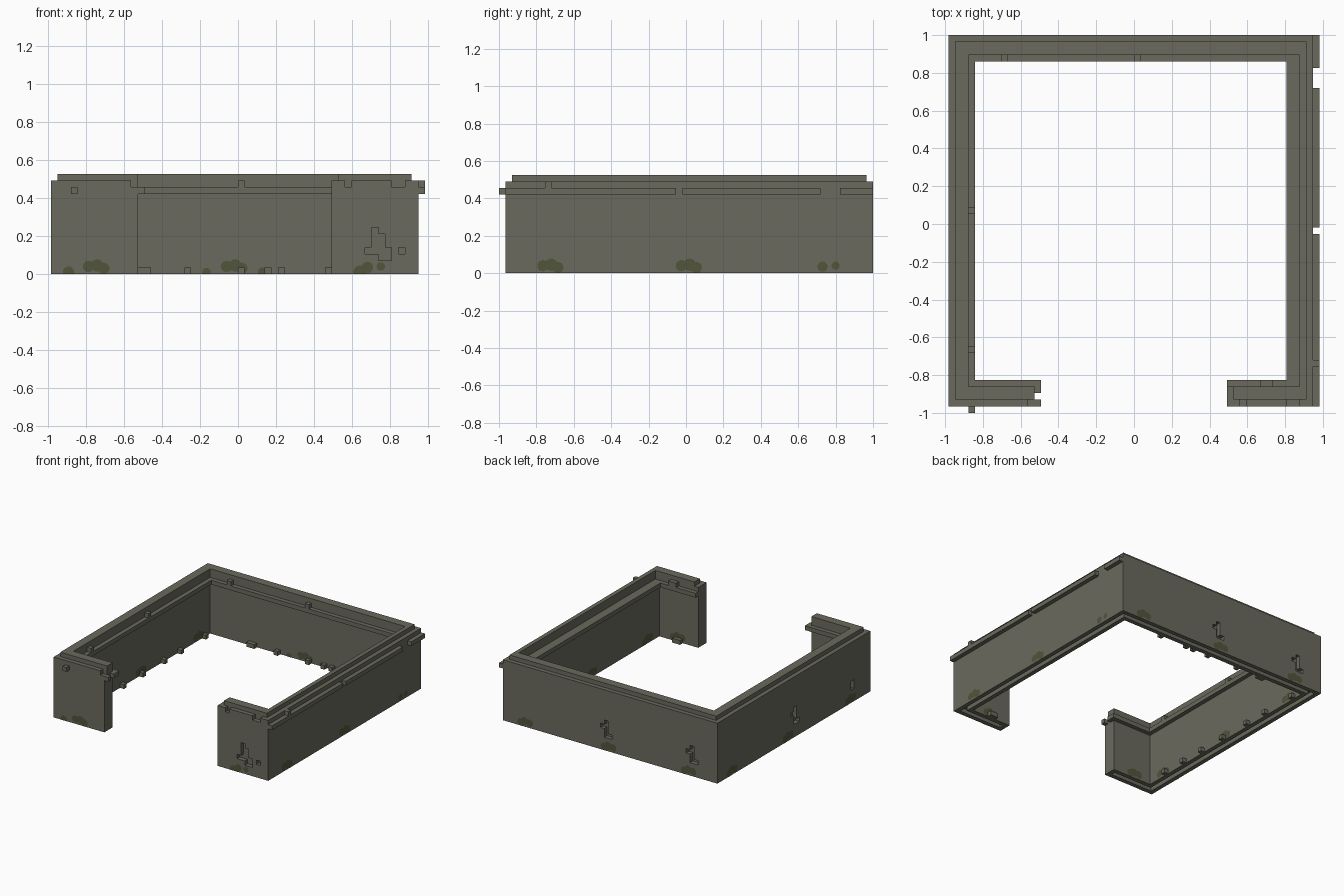
import bpy, bmesh, math
from mathutils import Vector

if "Cube" in bpy.data.objects:
    bpy.data.objects.remove(bpy.data.objects["Cube"])

U = 2 / 57  # edge of one stone block


def material(name, color):
    m = bpy.data.materials.new(name)
    m.use_nodes = True
    m.diffuse_color = (*color, 1)
    m.node_tree.nodes["Principled BSDF"].inputs["Base Color"].default_value = (*color, 1)
    return m


STONE = material("grey stone", (0.145, 0.143, 0.112))
MOSS = material("dark moss", (0.082, 0.092, 0.043))


def finish(bm, name, mat):
    mesh = bpy.data.meshes.new(name)
    bm.to_mesh(mesh)
    bm.free()
    mesh.materials.append(mat)
    ob = bpy.data.objects.new(name, mesh)
    bpy.context.collection.objects.link(ob)
    return ob


def place(i, j, k):
    return Vector((U * (i - 28), U * (j - 28.5), U * k))


def box(x0, x1, y0, y1, z0, z1):
    return {(i, j, k) for i in range(x0, x1) for j in range(y0, y1) for k in range(z0, z1)}


def ring(x0, x1, y0, y1, inner, z0, z1):
    return box(x0, x1, y0, y1, z0, z1) - box(*inner, z0, z1)


def blocks(name, cells):
    """Skin a set of block cells and merge the flat areas."""
    bm = bmesh.new()
    verts = {}
    for c in cells:
        for axis in range(3):
            for side in (0, 1):
                near = list(c)
                near[axis] += 2 * side - 1
                if tuple(near) in cells:
                    continue
                a, b = (axis + 1) % 3, (axis + 2) % 3
                loop = []
                for da, db in ((0, 0), (1, 0), (1, 1), (0, 1)):
                    p = list(c)
                    p[axis] += side
                    p[a] += da
                    p[b] += db
                    p = tuple(p)
                    if p not in verts:
                        verts[p] = bm.verts.new(place(*p))
                    loop.append(verts[p])
                bm.faces.new(loop if side else loop[::-1])
    bmesh.ops.dissolve_limit(bm, angle_limit=0.01, verts=bm.verts[:], edges=bm.edges[:])
    return finish(bm, name, STONE)


# Wall body with the front opening, worn notches and a groove underneath
wall = ring(0, 55, 1, 57, (3, 52, 4, 54), 0, 14)
wall -= box(13, 42, 1, 4, 0, 14)
wall -= ring(1, 54, 2, 56, (2, 53, 3, 55), 0, 1) - box(12, 43, 2, 3, 0, 1)
wall -= box(52, 53, 4, 54, 13, 14)
for i in (12, 44, 51, 52):
    wall -= box(i, i + 1, 1, 2, 13, 14)

# Cracks: columns of (step along wall, bottom, top)
for s, b, t in ((47, 3, 4), (48, 3, 7), (49, 2, 6), (50, 2, 4), (52, 3, 4)):
    wall -= box(s, s + 1, 1, 2, b, t)
CRACK = ((-1, 3, 4), (0, 3, 7), (1, 5, 6))
for start in (28, 6):
    for s, b, t in CRACK:
        wall -= box(start + s, start + s + 1, 56, 57, b, t)
for s, b, t in CRACK:
    wall -= box(0, 1, 28 + s, 29 + s, b, t)
wall -= box(0, 1, 7, 8, 3, 5)
blocks("wall", wall)

# Top ridge, set back from the outer face
ridge = ring(1, 54, 2, 56, (3, 53, 4, 54), 14, 15) - box(13, 43, 2, 4, 14, 15)
blocks("top_ridge", ridge)

# Inner ledge with loose blocks on it
ledge = ring(3, 52, 4, 54, (4, 51, 5, 53), 12, 13) - box(14, 42, 4, 5, 12, 13)
ledge |= box(13, 14, 1, 2, 12, 13) | box(13, 14, 3, 4, 12, 13)
for i, j in ((3, 30), (3, 9), (8, 53), (28, 53), (47, 4), (48, 4)):
    ledge |= box(i, i + 1, j, j + 1, 13, 14)
blocks("inner_ledge", ledge)

# Broken outer ledge on one side and single jutting blocks
outer = box(55, 56, 7, 8, 13, 14) | box(3, 4, 0, 1, 12, 13)
for y0, y1 in ((1, 27), (28, 49), (52, 57)):
    outer |= box(55, 56, y0, y1, 12, 13)
blocks("outer_ledge", outer)

# Rubble along the inner foot of the walls
rubble = set()
for i in (13, 14, 20, 28, 32, 34, 41):
    rubble |= box(i, i + 1, 53, 54, 0, 1)
for j in (9, 15, 21, 28, 36, 42, 51):
    rubble |= box(3, 4, j, j + 1, 0, 1)
rubble |= box(46, 48, 4, 5, 0, 1)
blocks("rubble", rubble)


# Moss: thin rounded patches at the foot of the walls
def moss(name, axis, plane, sign, lumps):
    bm = bmesh.new()
    for s, z, r in lumps:
        pts = []
        for n in range(20):
            a = math.tau * n / 20
            p = [0, 0, max(0.001, z + r * math.sin(a))]
            p[axis] = plane + sign * 0.003
            p[1 - axis] = s + r * math.cos(a)
            pts.append(bm.verts.new(p))
        face = bm.faces.new(pts)
        face.normal_update()
        if face.normal[axis] * sign < 0:
            face.normal_flip()
    finish(bm, name, MOSS)


def clump(s):
    return [(s - 0.045, 0.04, 0.03), (s, 0.045, 0.033), (s + 0.035, 0.03, 0.03)]


front, back, back_in = place(0, 1, 0).y, place(0, 57, 0).y, place(0, 54, 0).y
right, left, left_in, right_in = (place(i, 0, 0).x for i in (0, 55, 52, 3))
moss("front_moss", 1, front, -1, clump(-0.74) + [(-0.89, 0.01, 0.03), (0.64, 0.01, 0.035),
                                                (0.68, 0.035, 0.03), (0.75, 0.04, 0.022)])
moss("inner_back_moss", 1, back_in, -1, clump(-0.015) + [(-0.165, 0.01, 0.022), (0.13, 0.01, 0.025)])
moss("back_moss", 1, back, 1, clump(0.75) + clump(0) + clump(-0.72))
moss("left_moss", 0, left, 1, clump(-0.72) + clump(0.02) + [(0.73, 0.035, 0.027), (0.8, 0.04, 0.022)])
moss("right_moss", 0, right, -1, clump(0.82) + clump(0.1) + clump(-0.7))
moss("inner_right_moss", 0, right_in, 1, clump(0.01) + clump(0.75) + clump(-0.7))
moss("inner_left_moss", 0, left_in, -1, clump(0.02) + clump(-0.7))
moss("inner_front_moss", 1, place(0, 4, 0).y, 1, clump(0.68) + clump(-0.72))
